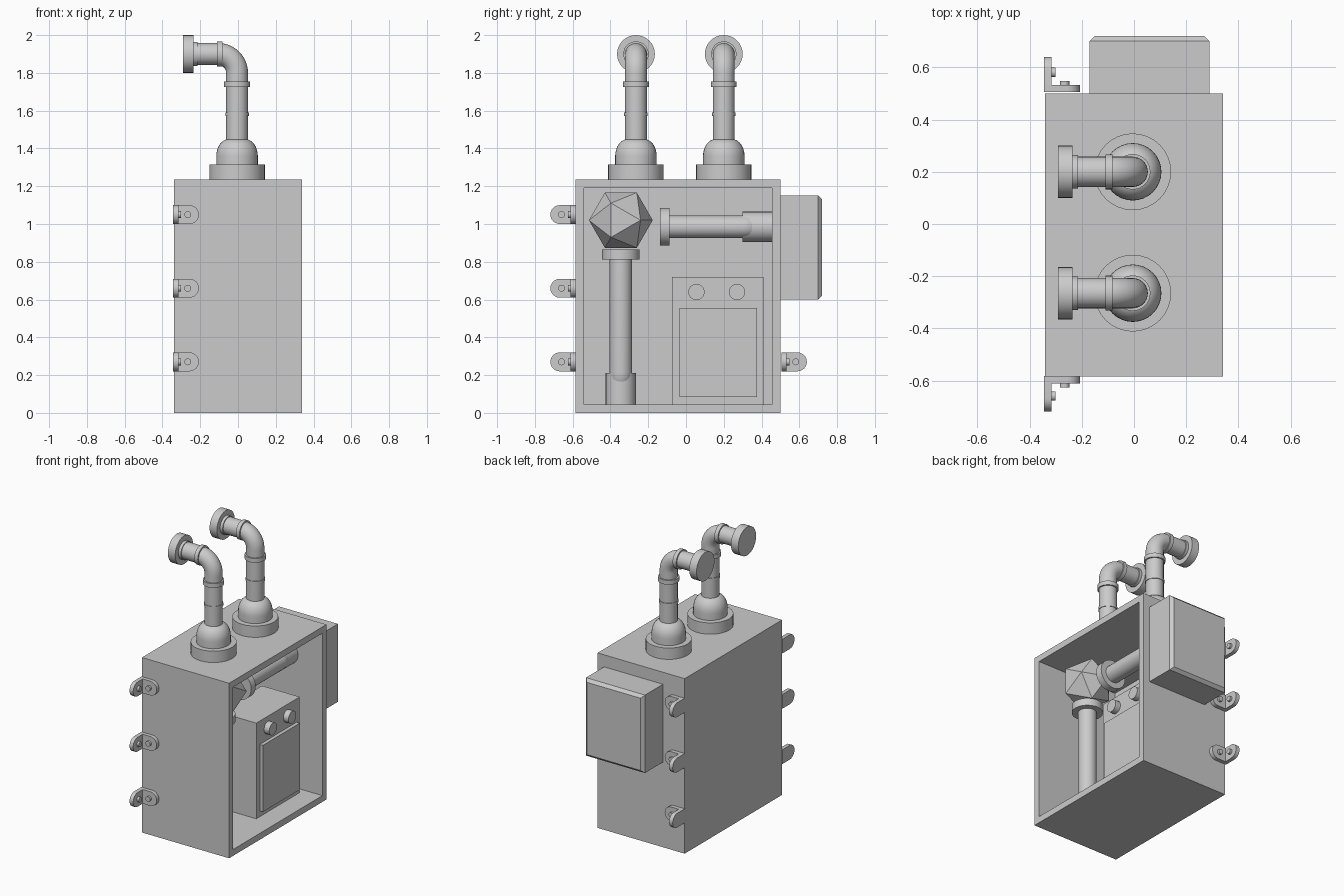
import bpy, bmesh, math
from mathutils import Vector, Matrix

if "Cube" in bpy.data.objects:
    bpy.data.objects.remove(bpy.data.objects["Cube"])


def finish(bm, name, smooth=True):
    bmesh.ops.recalc_face_normals(bm, faces=bm.faces[:])
    me = bpy.data.meshes.new(name)
    bm.to_mesh(me)
    bm.free()
    ob = bpy.data.objects.new(name, me)
    bpy.context.collection.objects.link(ob)
    bpy.ops.object.select_all(action='DESELECT')
    ob.select_set(True)
    bpy.context.view_layer.objects.active = ob
    if smooth:
        bpy.ops.object.shade_smooth_by_angle(angle=math.radians(35))
    return ob


def box_bm(lo, hi):
    bm = bmesh.new()
    lo, hi = Vector(lo), Vector(hi)
    m = Matrix.Translation((lo + hi) / 2) @ Matrix.Diagonal((*(hi - lo), 1))
    bmesh.ops.create_cube(bm, size=1, matrix=m)
    return bm


def box(name, lo, hi):
    return finish(box_bm(lo, hi), name, False)


def skin(name, rings):
    """Join equal rings of points into a capped solid."""
    bm = bmesh.new()
    rings = [[bm.verts.new(p) for p in ring] for ring in rings]
    n = len(rings[0])
    for a, b in zip(rings, rings[1:]):
        for i in range(n):
            j = (i + 1) % n
            bm.faces.new((a[i], a[j], b[j], b[i]))
    bm.faces.new(rings[0])
    bm.faces.new(rings[-1])
    return finish(bm, name)


def lathe(name, origin, axis, profile, n=32):
    """Solid of revolution; profile is (radius, height) along axis."""
    m = Matrix.Translation(origin) @ Vector(axis).to_track_quat('Z', 'Y').to_matrix().to_4x4()
    turn = [2 * math.pi * i / n for i in range(n)]
    return skin(name, [[m @ Vector((r * math.cos(t), r * math.sin(t), h)) for t in turn]
                       for r, h in profile])


def disc(name, origin, axis, r, h):
    return lathe(name, origin, axis, [(r, 0), (r, h)])


def tube(name, start, corner, end, bend, r, n=28):
    """Round pipe with one filleted right-angle corner."""
    s, c, e = Vector(start), Vector(corner), Vector(end)
    d1, d2 = (s - c).normalized(), (e - c).normalized()
    centre, side = c + (d1 + d2) * bend, d1.cross(d2)
    turn = [2 * math.pi * i / n for i in range(n)]
    path = [(s, 0)]
    for i in range(13):
        a = math.pi / 2 * i / 12
        path.append((centre - (d2 * math.cos(a) + d1 * math.sin(a)) * bend, a))
    path.append((e, math.pi / 2))
    rings = []
    for p, a in path:
        out = -d2 * math.cos(a) - d1 * math.sin(a)
        rings.append([p + (out * math.cos(t) + side * math.sin(t)) * r for t in turn])
    return skin(name, rings)


def tab(name, origin, u, w, length=0.135, half=0.05, thick=0.028):
    """Plate with one rounded end along u, thickened along w, with a bolt."""
    o, u, w, z = Vector(origin), Vector(u), Vector(w), Vector((0, 0, 1))
    prof = [(0, -half)]
    for i in range(13):
        a = -math.pi / 2 + math.pi * i / 12
        prof.append((length - half + half * math.cos(a), half * math.sin(a)))
    prof.append((0, half))
    skin(name, [[o + u * a + z * b + w * t for a, b in prof] for t in (0, thick)])
    disc(name + "_bolt", o + u * 0.076 + w * (thick - 0.002), w, 0.018, 0.017)


# Cabinet shell, open on the right
bm = box_bm((-0.34, -0.585, 0), (0.34, 0.5, 1.235))
face = max(bm.faces, key=lambda f: f.calc_center_median().x)
bm.normal_update()
bmesh.ops.inset_region(bm, faces=[face], thickness=0.045, use_even_offset=True)
face = bmesh.ops.extrude_discrete_faces(bm, faces=[face])['faces'][0]
bmesh.ops.translate(bm, vec=(-0.635, 0, 0), verts=face.verts[:])
finish(bm, "cabinet_shell", False)

# Rear box with chamfered outer face
bm = box_bm((-0.17, 0.49, 0.6), (0.29, 0.72, 1.15))
bm.normal_update()
face = max(bm.faces, key=lambda f: f.calc_center_median().y)
bmesh.ops.bevel(bm, geom=face.edges[:], offset=0.02, segments=1, affect='EDGES')
finish(bm, "rear_box", False)

# Corner mounting brackets
for i, z in enumerate((0.27, 0.66, 1.05)):
    for side, y, s in (("front", -0.583, -1), ("rear", 0.505, 1)):
        tab(f"{side}_bracket_plate_{i}", (-0.342, y, z), (1, 0, 0), (0, s, 0))
        tab(f"{side}_bracket_ear_{i}", (-0.344, y, z), (0, s, 0), (1, 0, 0))

# Roof pipes: flange, dome, riser, elbow and end cap
dome = [(0.11, 0), (0.11, 0.045)]
dome += [(0.045 + 0.065 * math.cos(a), 0.045 + 0.09 * math.sin(a))
         for a in [math.pi / 2 * k / 8 for k in range(1, 9)]]
for label, y in (("front", -0.265), ("rear", 0.2)):
    x = -0.005
    disc(label + "_roof_flange", (x, y, 1.23), (0, 0, 1), 0.147, 0.085)
    lathe(label + "_roof_dome", (x, y, 1.314), (0, 0, 1), dome)
    tube(label + "_roof_pipe", (x, y, 1.43), (x, y, 1.9), (-0.24, y, 1.9), 0.1, 0.058)
    disc(label + "_lower_ring", (x, y, 1.572), (0, 0, 1), 0.062, 0.018)
    disc(label + "_upper_ring", (x, y, 1.725), (0, 0, 1), 0.068, 0.03)
    disc(label + "_elbow_ring", (-0.082, y, 1.9), (-1, 0, 0), 0.067, 0.028)
    disc(label + "_end_ring", (-0.215, y, 1.9), (-1, 0, 0), 0.064, 0.022)
    disc(label + "_end_cap", (-0.235, y, 1.9), (-1, 0, 0), 0.1, 0.057)

# Inner pipes, each with a flange and a wall collar
px = 0.1
tube("inner_upright_pipe", (px, -0.345, 0.82), (px, -0.345, 0.145), (0.02, -0.345, 0.145), 0.07, 0.06)
disc("inner_upright_flange", (px, -0.345, 0.813), (0, 0, 1), 0.1, 0.052)
disc("inner_upright_collar", (0.07, -0.345, 0.043), (0, 0, 1), 0.08, 0.167)
tube("inner_level_pipe", (px, -0.1, 0.985), (px, 0.37, 0.985), (0.02, 0.37, 0.985), 0.07, 0.06)
disc("inner_level_flange", (px, -0.138, 0.985), (0, 1, 0), 0.1, 0.05)
disc("inner_level_collar", (0.07, 0.298, 0.985), (0, 1, 0), 0.08, 0.16)

# Faceted junction ball, one triangle facing the opening
bm = bmesh.new()
bmesh.ops.create_icosphere(bm, subdivisions=1, radius=0.172)
bm.faces.ensure_lookup_table()
f = bm.faces[0]
mid = f.calc_center_median()
nx, ref = mid.normalized(), (f.verts[0].co - mid).normalized()
rot = Matrix((nx, ref, nx.cross(ref))).to_4x4()
bmesh.ops.transform(bm, matrix=Matrix.Translation((px, -0.345, 1.02)) @ rot, verts=bm.verts[:])
finish(bm, "junction_ball", False)

# Control unit with raised door and two knobs
box("control_unit", (-0.1, -0.075, 0.04), (0.195, 0.41, 0.72))
box("control_door", (0.19, -0.035, 0.085), (0.22, 0.375, 0.555))
for i, y in enumerate((0.055, 0.27)):
    disc(f"control_knob_{i}", (0.19, y, 0.64), (1, 0, 0), 0.043, 0.045)
